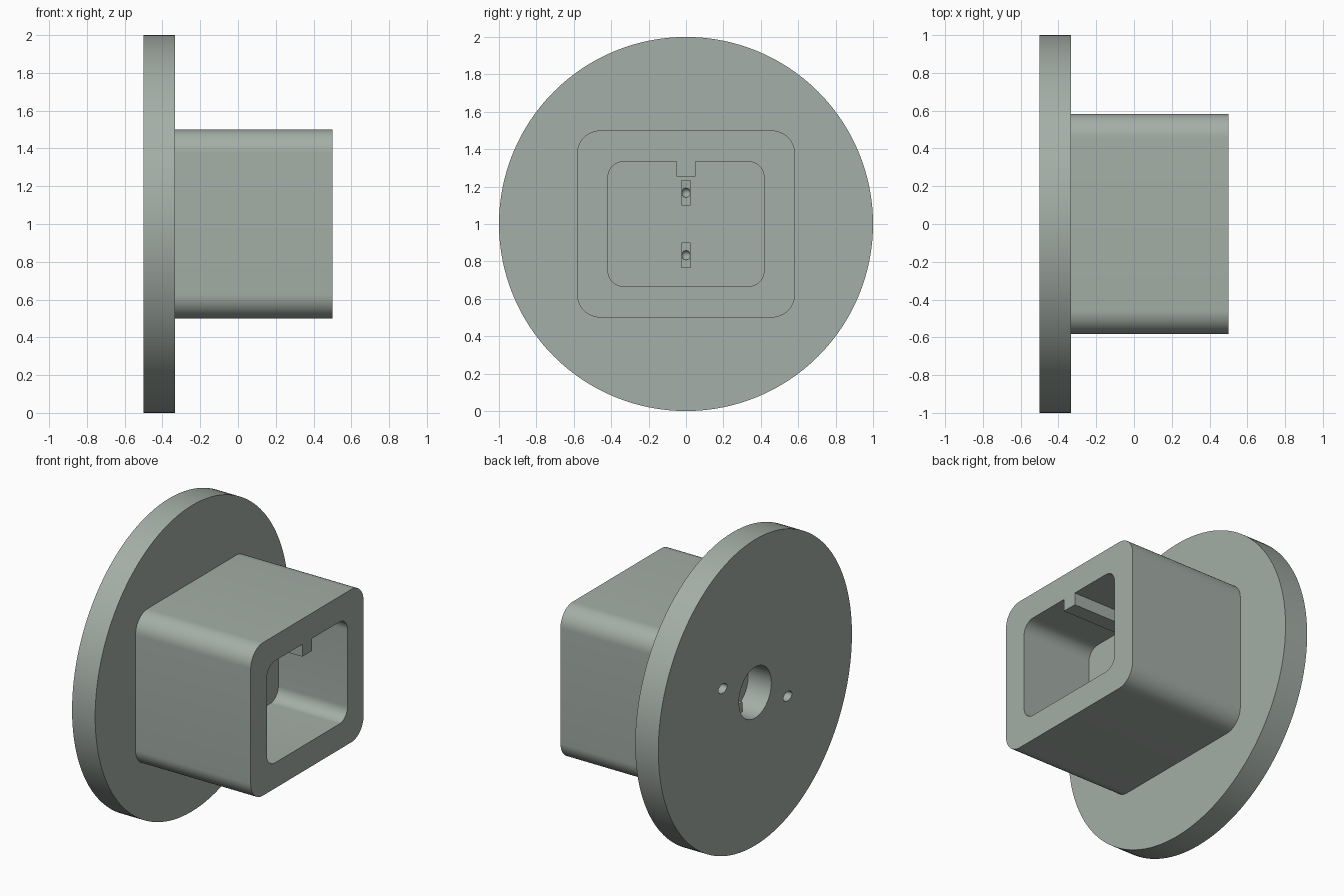
import bpy, bmesh
from math import sin, cos, pi, radians

if "Cube" in bpy.data.objects:
    bpy.data.objects.remove(bpy.data.objects["Cube"])

CZ = 1.0  # height of the central axis

# Green-grey plastic
plastic = bpy.data.materials.new("green_grey_plastic")
plastic.diffuse_color = (0.372, 0.424, 0.385, 1)
plastic.use_nodes = True
plastic.node_tree.nodes["Principled BSDF"].inputs["Base Color"].default_value = plastic.diffuse_color


def ellipse(ry, rz, n=48, y=0.0, z=CZ):
    return [(y + ry * cos(2 * pi * i / n), z + rz * sin(2 * pi * i / n)) for i in range(n)]


def rounded_rect(hw, hh, r, n=12):
    pts = []
    for k, (sy, sz) in enumerate([(1, 1), (-1, 1), (-1, -1), (1, -1)]):
        for i in range(n + 1):
            a = (k + i / n) * pi / 2
            pts.append((sy * (hw - r) + r * cos(a), CZ + sz * (hh - r) + r * sin(a)))
    return pts


def extrude_x(name, pts, x0, x1):
    """Solid from a counter-clockwise (y, z) profile, extruded along x."""
    bm = bmesh.new()
    face = bm.faces.new([bm.verts.new((x0, y, z)) for y, z in pts])
    ext = bmesh.ops.extrude_face_region(bm, geom=[face], use_keep_orig=True)
    verts = [v for v in ext["geom"] if isinstance(v, bmesh.types.BMVert)]
    bmesh.ops.translate(bm, vec=(x1 - x0, 0, 0), verts=verts)
    bmesh.ops.recalc_face_normals(bm, faces=bm.faces)
    mesh = bpy.data.meshes.new(name)
    bm.to_mesh(mesh)
    bm.free()
    mesh.materials.append(plastic)
    ob = bpy.data.objects.new(name, mesh)
    bpy.context.collection.objects.link(ob)
    return ob


def activate(ob):
    bpy.ops.object.select_all(action='DESELECT')
    ob.select_set(True)
    bpy.context.view_layer.objects.active = ob


def boolean(ob, tool, op='DIFFERENCE'):
    tool.hide_render = True
    mod = ob.modifiers.new("bool", 'BOOLEAN')
    mod.operation, mod.object, mod.solver = op, tool, 'EXACT'
    activate(ob)
    bpy.ops.object.modifier_apply(modifier=mod.name)
    bpy.data.objects.remove(tool)


def smooth(ob):
    activate(ob)
    bpy.ops.object.shade_smooth_by_angle(angle=radians(30))


# Round flange joined with the rounded socket block
body = extrude_x("socket_body", ellipse(1.0, 1.0, 128), -0.5, -0.333)
boolean(body, extrude_x("block", rounded_rect(0.583, 0.5, 0.125), -0.42, 0.5), 'UNION')

# Front cavity, with a keyway rib left standing at the top
cavity = rounded_rect(0.417, 0.333, 0.083)
key = [(0.05, 1.333), (0.05, 1.253), (-0.05, 1.253), (-0.05, 1.333)]
boolean(body, extrude_x("cavity", cavity[:13] + key + cavity[13:], 0.0, 0.6))

# Rear wire recess and two offset oval screw holes
boolean(body, extrude_x("recess", ellipse(0.167, 0.167), -0.6, -0.333))
for s in (1, -1):
    hole = ellipse(0.045, 0.03, 24, s * 0.335, CZ + s * 0.153)
    boolean(body, extrude_x("screw_hole", hole, -0.6, -0.333))
smooth(body)

# Two flat contacts with a dimple in the tip, reaching into the rear recess
for s, name in ((1, "upper_contact"), (-1, "lower_contact")):
    z = CZ + s * 0.167
    blade = [(-0.025, z - 0.067), (0.025, z - 0.067), (0.025, z + 0.067), (-0.025, z + 0.067)]
    contact = extrude_x(name, blade, -0.39, 0.083)
    bpy.ops.mesh.primitive_uv_sphere_add(segments=20, ring_count=12, radius=0.025, location=(0.083, 0, z))
    dimple = bpy.context.object
    dimple.data.materials.append(plastic)
    dimple.scale = (1, 0.96, 1)
    boolean(contact, dimple)
    smooth(contact)
